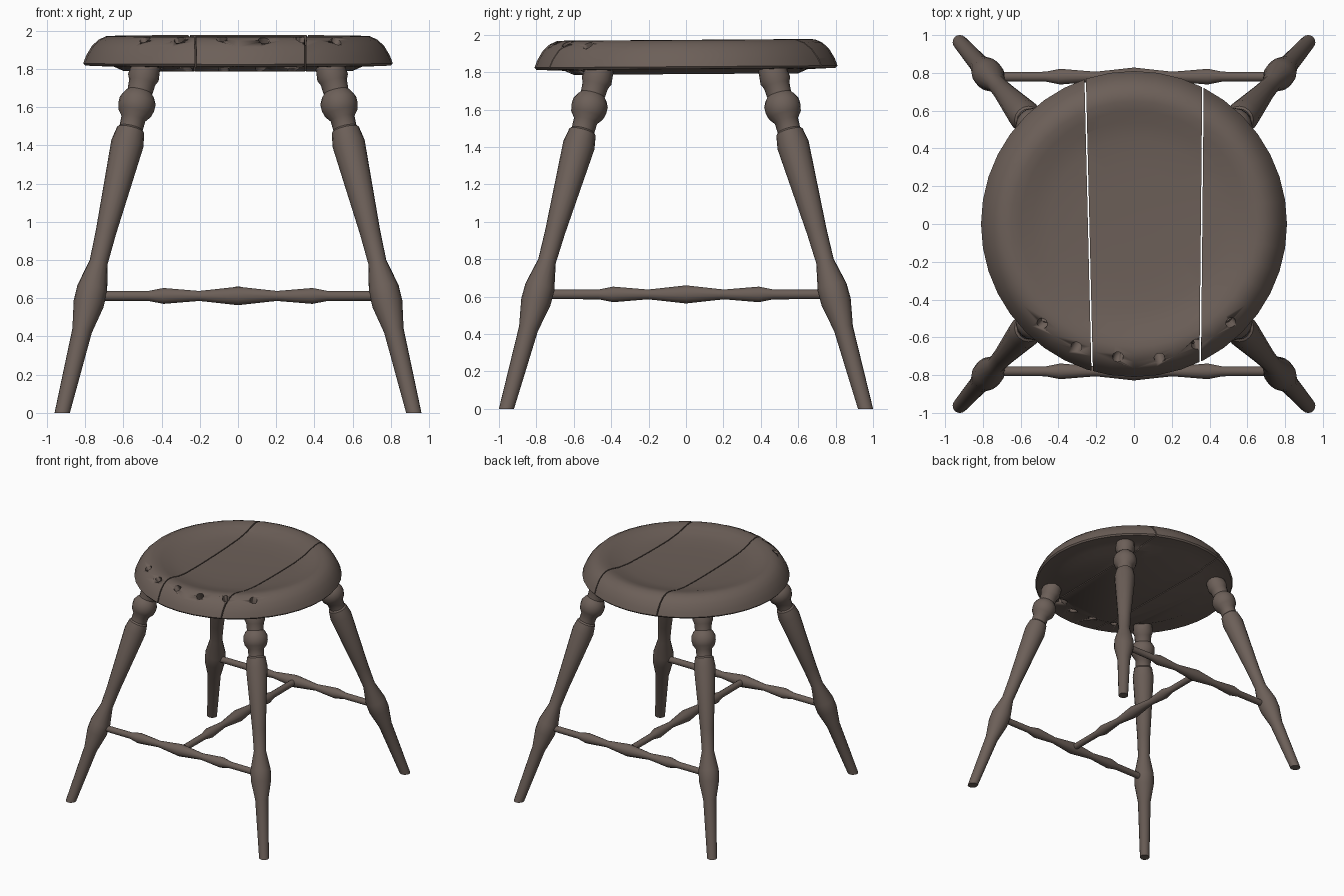
import bpy, bmesh, math
from mathutils import Vector

cube = bpy.data.objects.get("Cube")
if cube:
    bpy.data.objects.remove(cube, do_unlink=True)

wood = bpy.data.materials.new("dark_brown_wood")
wood.use_nodes = True
colour = (0.15, 0.115, 0.098, 1)
wood.diffuse_color = colour
shader = wood.node_tree.nodes["Principled BSDF"]
shader.inputs["Base Color"].default_value = colour
shader.inputs["Roughness"].default_value = 0.8


def finish(name, bm, angle=35):
    bmesh.ops.recalc_face_normals(bm, faces=bm.faces[:])
    mesh = bpy.data.meshes.new(name)
    bm.to_mesh(mesh)
    bm.free()
    mesh.materials.append(wood)
    obj = bpy.data.objects.new(name, mesh)
    bpy.context.collection.objects.link(obj)
    bpy.ops.object.select_all(action='DESELECT')
    obj.select_set(True)
    bpy.context.view_layer.objects.active = obj
    bpy.ops.object.shade_smooth_by_angle(angle=math.radians(angle))
    return obj


def lathe(start, end, profile, sides=16, flat_foot=False):
    """Turn a (fraction along axis, radius) profile about a slanted axis."""
    start, end = Vector(start), Vector(end)
    axis = (end - start).normalized()
    u = axis.orthogonal().normalized()
    w = axis.cross(u)
    bm = bmesh.new()
    rings = []
    for t, r in profile:
        ring = []
        for i in range(sides):
            a = math.tau * i / sides
            p = start.lerp(end, t) + (u * math.cos(a) + w * math.sin(a)) * r
            if flat_foot and t == 0:
                p -= axis * (p.z / axis.z)
            ring.append(bm.verts.new(p))
        rings.append(ring)
    for low, high in zip(rings, rings[1:]):
        for i in range(sides):
            j = (i + 1) % sides
            bm.faces.new((low[i], low[j], high[j], high[i]))
    bm.faces.new(rings[0])
    bm.faces.new(rings[-1])
    return bm


# Splayed turned legs, profile given by height
leg_top = 1.86
leg_profile = [(0, .039), (.43, .052), (.57, .08), (.65, .08), (.79, .048),
               (.95, .054), (1.41, .086), (1.48, .073), (1.49, .062),
               (1.54, .064), (1.57, .088), (1.6, .096), (1.635, .096),
               (1.665, .08), (1.68, .066), (1.73, .07), (1.755, .082),
               (1.8, .077), (leg_top, .072)]
for sy, depth in ((-1, "front"), (1, "back")):
    for sx, side in ((-1, "right"), (1, "left")):
        bm = lathe((.92 * sx, .96 * sy, 0), (.47 * sx, .449 * sy, leg_top),
                   [(z / leg_top, r) for z, r in leg_profile], flat_foot=True)
        finish(f"{depth}_{side}_leg", bm)

# Stretchers: half profile mirrored about the middle
half = [(0, .026), (.2, .027), (.25, .043), (.37, .027), (.5, .05)]
rod = half + [(1 - t, r) for t, r in reversed(half[:-1])]
h = .612
finish("front_stretcher", lathe((-.78, -.78, h), (.78, -.78, h), rod, 12))
finish("back_stretcher", lathe((-.78, .78, h), (.78, .78, h), rod, 12))
finish("middle_stretcher", lathe((0, -.78, h), (0, .78, h), rod, 12))

# Dished round seat profile as (radius, height)
seat_profile = [(.6, 1.79), (.65, 1.812), (.8, 1.818), (.81, 1.83),
                (.795, 1.87), (.765, 1.92), (.73, 1.953), (.69, 1.971),
                (.65, 1.973), (.6, 1.962), (.54, 1.943), (.45, 1.928),
                (.3, 1.921), (.12, 1.918)]


def seat_disc():
    bm = lathe((0, 0, 0), (0, 0, 1), [(z, r) for r, z in seat_profile], 40)
    for v in bm.verts:
        v.co.z += .007 * v.co.y
    return bm


# Two slightly skewed joints split the seat into three planks
gap = .004
joints = [(-.24, -.024), (.358, .01)]


def cut(bm, joint, keep):
    x, skew = joint
    normal = Vector((keep, -keep * skew, 0))
    bmesh.ops.bisect_plane(bm, geom=bm.verts[:] + bm.edges[:] + bm.faces[:],
                           plane_co=(x + keep * gap, 0, 0), plane_no=normal,
                           clear_inner=True)
    open_edges = [e for e in bm.edges if e.is_boundary]
    bmesh.ops.holes_fill(bm, edges=open_edges, sides=0)


planks = []
for name, cuts in (("right_seat_plank", [(0, -1)]),
                   ("middle_seat_plank", [(0, 1), (1, -1)]),
                   ("left_seat_plank", [(1, 1)])):
    bm = seat_disc()
    for index, keep in cuts:
        cut(bm, joints[index], keep)
    planks.append(finish(name, bm))

# Slanted peg holes along the front rim
bm = bmesh.new()
for x, y in ((-.485, -.525), (-.305, -.65), (-.085, -.70),
             (.135, -.71), (.33, -.635), (.515, -.525)):
    top = Vector((x, y, 1.95))
    lean = Vector((x, y, 0)).normalized() * .55 + Vector((0, 0, 1))
    piece = lathe(top - lean * .3, top + lean * .15, [(0, .029), (1, .029)], 12)
    bmesh.ops.recalc_face_normals(piece, faces=piece.faces[:])
    temp = bpy.data.meshes.new("peg_hole")
    piece.to_mesh(temp)
    piece.free()
    bm.from_mesh(temp)
    bpy.data.meshes.remove(temp)
cutter = finish("peg_hole_cutter", bm)
for plank in planks:
    mod = plank.modifiers.new("peg_holes", 'BOOLEAN')
    mod.operation = 'DIFFERENCE'
    mod.solver = 'EXACT'
    mod.object = cutter
    bpy.context.view_layer.objects.active = plank
    bpy.ops.object.modifier_apply(modifier=mod.name)
bpy.data.objects.remove(cutter, do_unlink=True)
